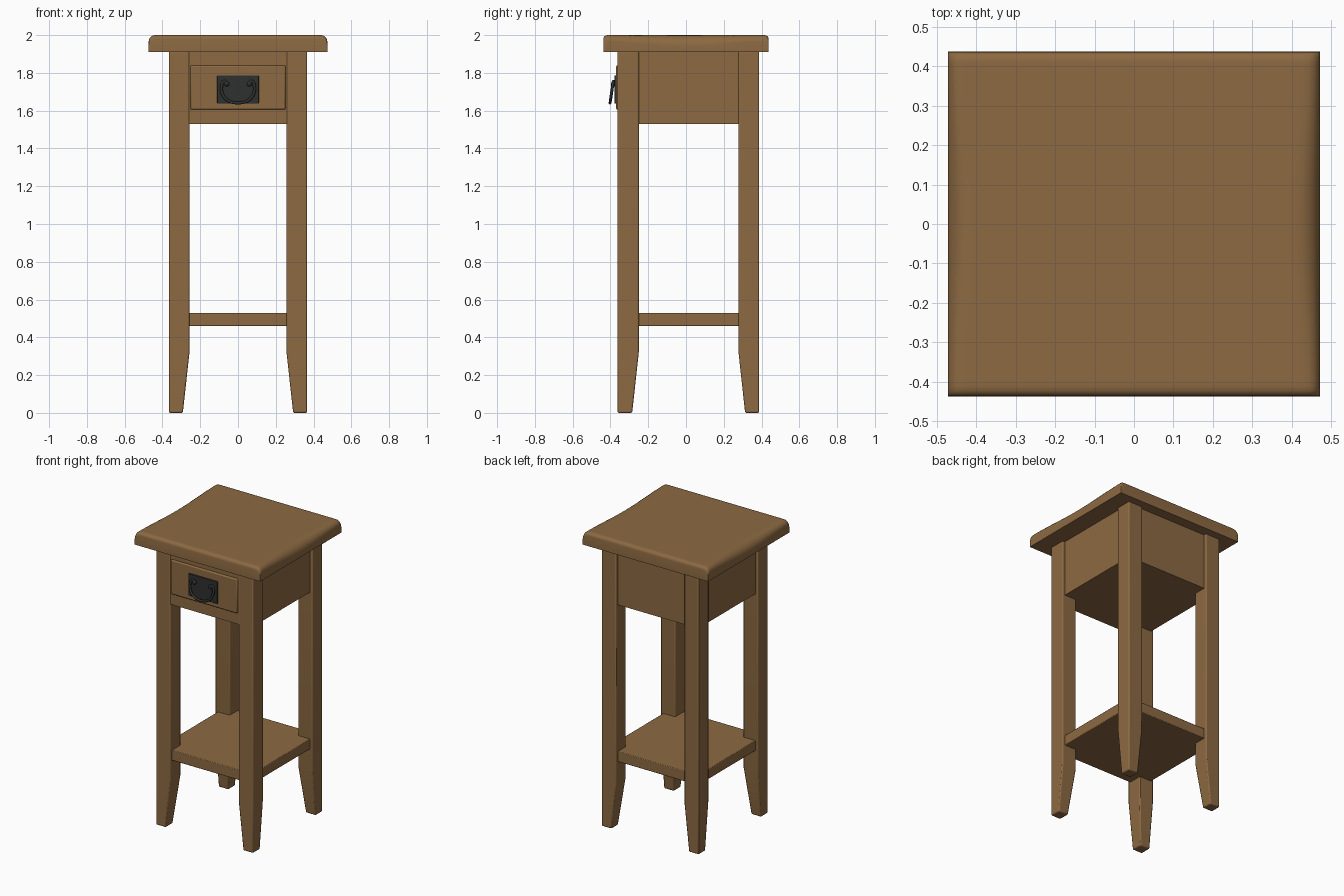
import bpy, bmesh, math

if "Cube" in bpy.data.objects:
    bpy.data.objects.remove(bpy.data.objects["Cube"])


def material(name, color):
    m = bpy.data.materials.new(name)
    m.diffuse_color = (*color, 1)
    m.use_nodes = True
    m.node_tree.nodes["Principled BSDF"].inputs["Base Color"].default_value = m.diffuse_color
    return m


wood = material("brown wood", (0.262, 0.142, 0.054))
iron = material("dark iron", (0.028, 0.029, 0.030))


def finish(name, bm, mat, bevel=0.0, segments=2):
    bmesh.ops.recalc_face_normals(bm, faces=bm.faces)
    me = bpy.data.meshes.new(name)
    bm.to_mesh(me)
    bm.free()
    ob = bpy.data.objects.new(name, me)
    bpy.context.collection.objects.link(ob)
    me.materials.append(mat)
    if bevel:
        mod = ob.modifiers.new("soft edges", 'BEVEL')
        mod.width, mod.segments = bevel, segments
    bpy.ops.object.select_all(action='DESELECT')
    ob.select_set(True)
    bpy.context.view_layer.objects.active = ob
    bpy.ops.object.shade_smooth_by_angle(angle=math.radians(35))
    return ob


def loft(name, sections, mat, bevel=0.0):
    """Stack of rectangles (x0, x1, y0, y1, z) joined into a closed solid."""
    bm = bmesh.new()
    rings = [[bm.verts.new((x, y, z)) for x, y in ((x0, y0), (x1, y0), (x1, y1), (x0, y1))]
             for x0, x1, y0, y1, z in sections]
    for a, b in zip(rings, rings[1:]):
        for i in range(4):
            j = (i + 1) % 4
            bm.faces.new((a[i], a[j], b[j], b[i]))
    bm.faces.new(rings[0])
    bm.faces.new(rings[-1])
    return finish(name, bm, mat, bevel)


def box(name, x0, x1, y0, y1, z0, z1, mat, bevel=0.0):
    return loft(name, [(x0, x1, y0, y1, z0), (x0, x1, y0, y1, z1)], mat, bevel)


# Table top: slab with rounded-over edges, worn lower along the middle of the sides
HX, HY = 0.473, 0.438


def roundover(d, r):
    return r - math.sqrt(max(r * r - (r - d) ** 2, 0)) if d < r else 0.0


bm = bmesh.new()
bmesh.ops.create_grid(bm, x_segments=36, y_segments=36, size=1)
for v in bm.verts:
    x = HX * math.sin(v.co.x * math.pi / 2)
    y = HY * math.sin(v.co.y * math.pi / 2)
    worn = 0.034 + 0.026 * math.cos(math.pi / 2 * y / HY) ** 2
    v.co = (x, y, 2 - roundover(HX - abs(x), worn) - roundover(HY - abs(y), 0.022))
rim = [e for e in bm.edges if e.is_boundary]
ext = bmesh.ops.extrude_edge_only(bm, edges=rim)["geom"]
for v in ext:
    if isinstance(v, bmesh.types.BMVert):
        v.co.z = 1.91
bmesh.ops.contextual_create(bm, geom=[e for e in ext if isinstance(e, bmesh.types.BMEdge) and e.is_boundary])
finish("table_top", bm, wood)

# Legs: straight posts whose two inner faces taper toward the foot
for side, sx in (("left", -1), ("right", 1)):
    for place, outer, inner, foot in (("front", -0.362, -0.25, -0.285), ("back", 0.387, 0.278, 0.313)):
        sections = [(sx * xi, sx * 0.366, yi, outer, z)
                    for xi, yi, z in ((0.292, foot, 0), (0.257, inner, 0.32), (0.257, inner, 1.915))]
        loft(f"{place}_{side}_leg", sections, wood, 0.007)

# Drawer case and lower shelf, set just inside the leg faces
box("drawer_case", -0.348, 0.348, -0.359, 0.368, 1.53, 1.915, wood)
box("lower_shelf", -0.348, 0.348, -0.345, 0.368, 0.46, 0.53, wood, 0.004)

# Raised drawer front
box("drawer_front", -0.252, 0.252, -0.37, -0.34, 1.605, 1.84, wood, 0.008)

# Handle: back plate, two posts and a hanging bail
box("handle_plate", -0.11, 0.11, -0.379, -0.365, 1.637, 1.787, iron, 0.003)
for side, sx in (("left", -1), ("right", 1)):
    bm = bmesh.new()
    bmesh.ops.create_uvsphere(bm, u_segments=14, v_segments=8, radius=0.014)
    for v in bm.verts:
        v.co = (v.co.x + sx * 0.06, v.co.y - 0.383, v.co.z + 1.742)
    finish(f"{side}_handle_post", bm, iron)

half = [(0.058, 1.738), (0.072, 1.755), (0.085, 1.738), (0.083, 1.69), (0.05, 1.652)]
path = [(-x, z) for x, z in half] + [(0, 1.641)] + half[::-1]
cu = bpy.data.curves.new("bail_path", 'CURVE')
cu.dimensions = '3D'
cu.bevel_depth, cu.bevel_resolution, cu.resolution_u = 0.008, 2, 6
cu.use_fill_caps = True
sp = cu.splines.new('BEZIER')
sp.bezier_points.add(len(path) - 1)
for p, (x, z) in zip(sp.bezier_points, path):
    p.co = (x, -0.385 - 0.017 * (1.755 - z) / 0.114, z)
    p.handle_left_type = p.handle_right_type = 'AUTO'
bail = bpy.data.objects.new("handle_bail", cu)
cu.materials.append(iron)
bpy.context.collection.objects.link(bail)
